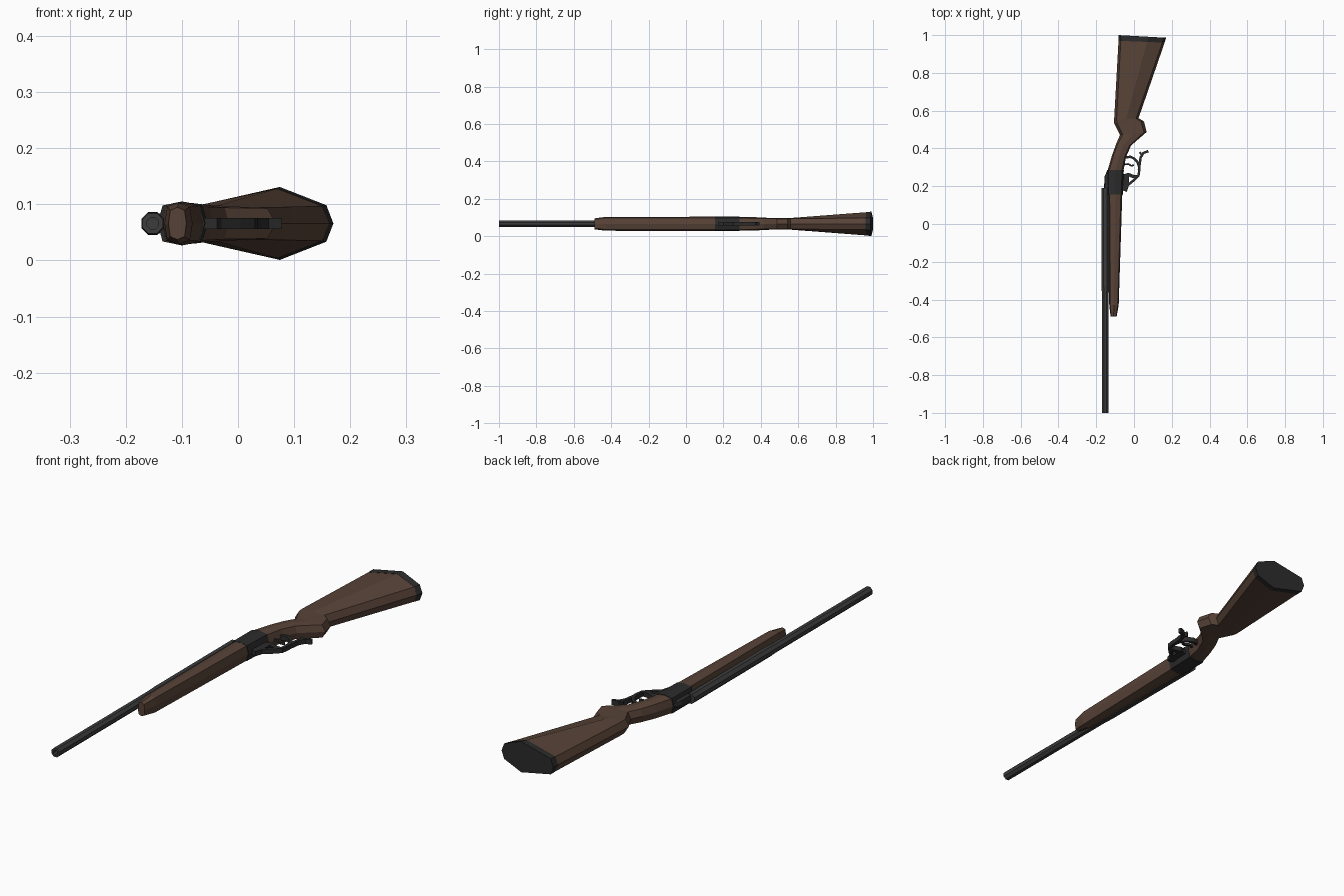
import bpy, bmesh, math
from mathutils import Vector

if "Cube" in bpy.data.objects:
    bpy.data.objects.remove(bpy.data.objects["Cube"])

ZC = 0.066  # centre plane of the gun


def material(name, rgb):
    m = bpy.data.materials.new(name)
    m.diffuse_color = (*rgb, 1)
    m.use_nodes = True
    m.node_tree.nodes["Principled BSDF"].inputs["Base Color"].default_value = m.diffuse_color
    return m


WOOD = material("walnut", (0.095, 0.055, 0.038))
STEEL = material("steel", (0.045, 0.045, 0.047))
DARK = material("dark_steel", (0.024, 0.024, 0.024))


def skin(name, rings, mat, cap=True):
    """Join equal-length vertex rings with flat quads."""
    bm = bmesh.new()
    vs = [[bm.verts.new(p) for p in r] for r in rings]
    n = len(vs[0])
    for a, b in zip(vs, vs[1:]):
        for i in range(n):
            bm.faces.new((a[i], a[(i + 1) % n], b[(i + 1) % n], b[i]))
    if cap:
        bm.faces.new(vs[0])
        bm.faces.new(vs[-1])
    bmesh.ops.recalc_face_normals(bm, faces=bm.faces)
    me = bpy.data.meshes.new(name)
    bm.to_mesh(me)
    bm.free()
    me.materials.append(mat)
    ob = bpy.data.objects.new(name, me)
    bpy.context.collection.objects.link(ob)
    return ob


def section(x0, y0, x1, y1, half, shoulder, wide=0.5, edge=0.1):
    """Eight-sided section from top edge (x0,y0) to bottom edge (x1,y1)."""
    pts = [(0, 0), (edge, shoulder), (wide, 1), (1 - edge, shoulder), (1, 0),
           (1 - edge, -shoulder), (wide, -1), (edge, -shoulder)]
    return [(x0 + (x1 - x0) * t, y0 + (y1 - y0) * t, ZC + half * w) for t, w in pts]


def ribbon(name, path, width, thick, mat):
    """Flat bar following a path in the gun's plane."""
    p = [Vector((x, y, 0)) for x, y in path]
    rings = []
    for i, v in enumerate(p):
        d = (p[min(i + 1, len(p) - 1)] - p[max(i - 1, 0)]).normalized()
        n = Vector((-d.y, d.x, 0)) * thick / 2
        rings.append([(q.x, q.y, ZC + z) for q, z in
                      ((v - n, -width / 2), (v + n, -width / 2), (v + n, width / 2), (v - n, width / 2))])
    return skin(name, rings, mat)


def turned(name, x, profile, mat):
    """Eight-sided turned tube along y, profile given as (y, radius)."""
    rings = [[(x + r * math.cos((k + .5) * math.pi / 4), y, ZC + r * math.sin((k + .5) * math.pi / 4))
              for k in range(8)] for y, r in profile]
    return skin(name, rings, mat)


# Barrel with hollow muzzle and thicker breech end
turned("barrel", -0.152, [(-0.85, 0.011), (-1, 0.011), (-1, 0.0195), (-0.37, 0.0195),
                          (-0.33, 0.0215), (0.19, 0.022)], STEEL)

# Wooden fore-end under the barrel
skin("fore_end", [section(-0.124, -0.49, -0.092, -0.49, 0.029, 0.8),
                  section(-0.131, -0.43, -0.081, -0.43, 0.037, 0.82),
                  section(-0.136, 0.158, -0.062, 0.158, 0.038, 0.82)], WOOD)

# Receiver block and the breech tang on top of it
skin("receiver", [section(-0.143, 0.156, -0.059, 0.156, 0.039, 0.82),
                  section(-0.143, 0.285, -0.054, 0.285, 0.039, 0.82)], DARK)
skin("breech_tang", [section(-0.158, 0.18, -0.125, 0.18, 0.018, 0.8),
                     section(-0.157, 0.25, -0.125, 0.25, 0.018, 0.8),
                     section(-0.143, 0.28, -0.12, 0.28, 0.012, 0.8)], DARK)

# Stock: wrist, pistol grip and flaring butt
skin("stock", [section(-0.140, 0.283, -0.056, 0.283, 0.037, 0.82),
               section(-0.116, 0.365, -0.042, 0.355, 0.036, 0.82),
               section(-0.094, 0.425, -0.016, 0.415, 0.033, 0.85),
               section(-0.074, 0.472, 0.067, 0.487, 0.030, 0.9),
               section(-0.106, 0.534, 0.053, 0.543, 0.030, 0.9),
               section(-0.105, 0.555, 0.024, 0.560, 0.031, 0.9),
               section(-0.082, 0.970, 0.162, 0.960, 0.062, 0.5, 0.62, 0.05)], WOOD)
skin("butt_pad", [section(-0.082, 0.970, 0.162, 0.960, 0.063, 0.5, 0.62, 0.05),
                  section(-0.081, 1.000, 0.170, 0.986, 0.065, 0.5, 0.62, 0.05)], DARK)

# Lever plate, guard loop, tail and trigger
ribbon("lever_plate", [(-0.052, 0.175), (-0.044, 0.20), (-0.040, 0.265)], 0.02, 0.03, DARK)
ribbon("guard_loop", [(-0.034, 0.205), (0.0, 0.233), (0.024, 0.257), (0.029, 0.295), (0.020, 0.325),
                      (0.002, 0.346), (-0.020, 0.356), (-0.046, 0.352)], 0.02, 0.013, DARK)
ribbon("guard_front", [(-0.050, 0.255), (-0.030, 0.262), (-0.005, 0.252), (0.018, 0.25)], 0.02, 0.018, DARK)
ribbon("lever_tail", [(0.026, 0.285), (0.030, 0.32), (0.035, 0.352), (0.050, 0.376), (0.076, 0.386)],
       0.02, 0.013, DARK)
ribbon("lever_spur", [(0.040, 0.366), (0.030, 0.381)], 0.02, 0.010, DARK)
ribbon("trigger", [(-0.05, 0.315), (-0.030, 0.318), (-0.014, 0.308), (0.0, 0.312)], 0.01, 0.009, DARK)
